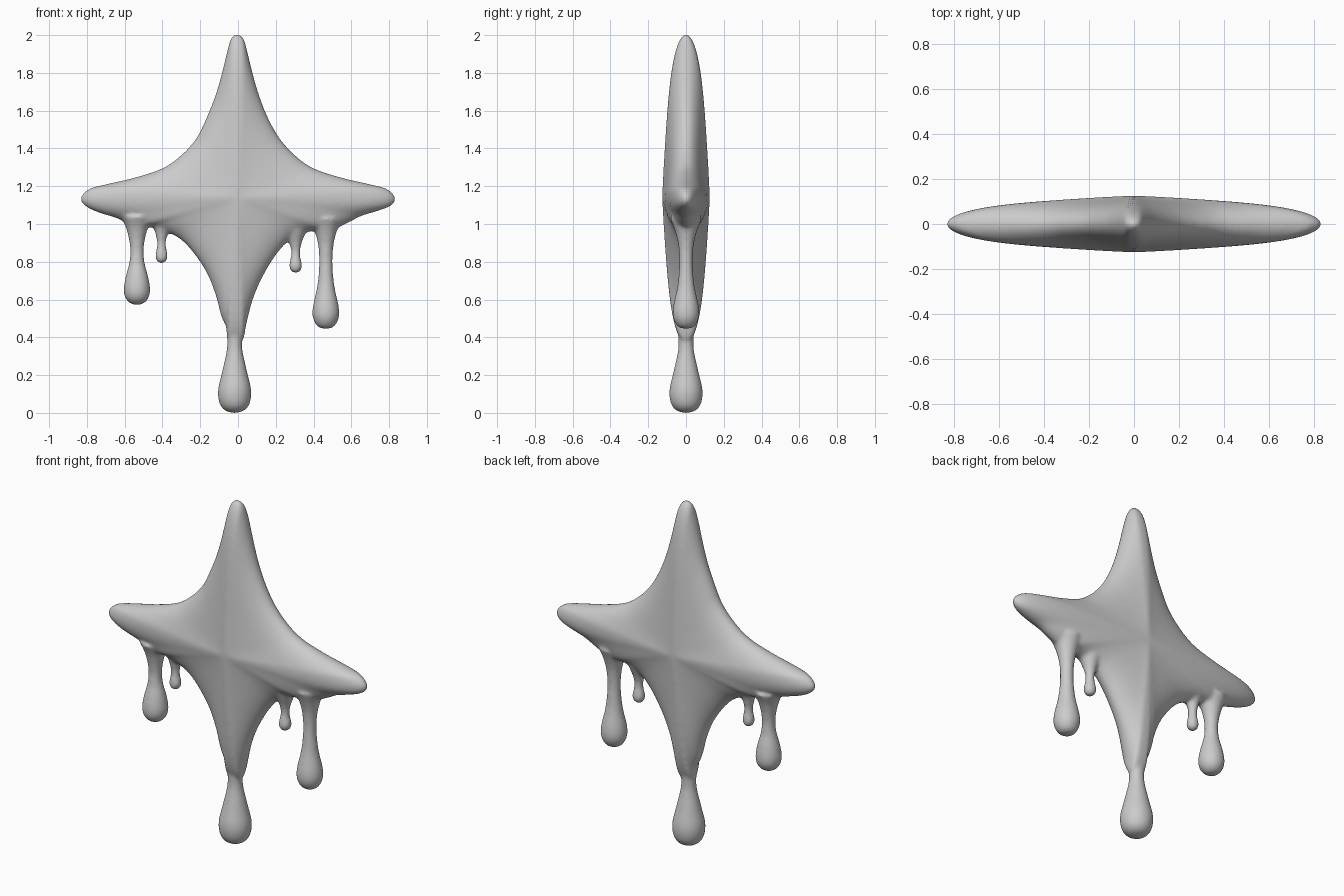
import bpy, bmesh, math
from mathutils import Vector

if "Cube" in bpy.data.objects:
    bpy.data.objects.remove(bpy.data.objects["Cube"])

mat = bpy.data.materials.new("soft grey")
mat.diffuse_color = (0.6, 0.6, 0.6, 1)
mat.use_nodes = True
mat.node_tree.nodes["Principled BSDF"].inputs["Base Color"].default_value = mat.diffuse_color

def spline(pts, n, closed):
    """Catmull-Rom resampling of 2D points."""
    out, m = [], len(pts)
    get = lambda i: Vector(pts[i % m] if closed else pts[max(0, min(m - 1, i))])
    for i in range(m if closed else m - 1):
        a, b, c, d = (get(i + k) for k in (-1, 0, 1, 2))
        for k in range(n):
            t = k / n
            out.append(0.5 * (2*b + (c-a)*t + (2*a-5*b+4*c-d)*t*t + (3*b-a-3*c+d)*t**3))
    if not closed:
        out.append(get(m - 1))
    return out

bm = bmesh.new()

# Star body: upper edge mirrored, lower edges differ left and right
upper = [(.028, 1.985), (.05, 1.91), (.077, 1.8), (.112, 1.68), (.16, 1.56), (.22, 1.455),
         (.3, 1.365), (.4, 1.295), (.55, 1.245), (.7, 1.21), (.79, 1.185), (.833, 1.14)]
right = [(.815, 1.10), (.75, 1.072), (.66, 1.045), (.59, 1.01), (.5, .97), (.42, .965),
         (.36, .955), (.28, .92), (.2, .835), (.125, .71), (.075, .59), (.042, .46), (.022, .38)]
left = [(-.05, .38), (-.06, .45), (-.088, .51), (-.12, .63), (-.17, .75), (-.25, .865),
        (-.32, .93), (-.4, .965), (-.47, .985), (-.55, .99), (-.64, 1.03), (-.75, 1.065), (-.815, 1.10)]
outline = spline([(-.005, 2.004)] + upper + right + left
                 + [(-x - .008 * (z > 1.5), z) for x, z in reversed(upper)], 5, True)
C = Vector((0, 1.14))
scales = [1 - (1 - i / 24) ** 1.8 for i in range(1, 25)]

def height(s):
    return .126 * (1 - .45 * s * s / (s + .08)) * math.sqrt(max(0, 1 - s ** 6))

rim = [bm.verts.new((p.x, 0, p.y)) for p in outline]
n = len(rim)
for side in (-1, 1):
    mid = bm.verts.new((C.x, side * height(0), C.y))
    prev = None
    for s in scales:
        if s > .9999:
            ring = rim
        else:
            ring = []
            for p in outline:
                q = C + (p - C) * s
                ring.append(bm.verts.new((q.x, side * height(s), q.y)))
        for i in range(n):
            j = (i + 1) % n
            bm.faces.new((mid, ring[i], ring[j]) if prev is None
                         else (prev[i], ring[i], ring[j], prev[j]))
        prev = ring

# Hanging drips: x position and (radius, z) profile
def drip(x, prof, seg=28):
    pts = spline(prof, 6, False)
    top = bm.verts.new((x, 0, pts[0].y))
    bot = bm.verts.new((x, 0, pts[-1].y))
    prev = None
    for p in pts[:-1]:
        ring = [bm.verts.new((x + p.x * math.cos(2 * math.pi * k / seg),
                              p.x * math.sin(2 * math.pi * k / seg), p.y)) for k in range(seg)]
        for k in range(seg):
            j = (k + 1) % seg
            bm.faces.new((top, ring[k], ring[j]) if prev is None
                         else (prev[k], ring[k], ring[j], prev[j]))
        prev = ring
    for k in range(seg):
        bm.faces.new((prev[k], bot, prev[(k + 1) % seg]))

drip(-.018, [(.05, .52), (.045, .45), (.04, .38), (.044, .32), (.066, .22), (.088, .12),
             (.08, .05), (.05, .012), (.004, -.001)])
drip(.465, [(.085, 1.03), (.058, .96), (.04, .88), (.036, .78), (.046, .67), (.069, .56),
            (.068, .5), (.042, .456), (.004, .445)])
drip(-.535, [(.085, 1.04), (.055, .97), (.037, .88), (.04, .8), (.06, .72), (.07, .655),
             (.062, .61), (.036, .58), (.004, .571)])
drip(-.405, [(.055, 1.02), (.033, .95), (.024, .9), (.028, .86), (.033, .83), (.025, .803), (.004, .79)])
drip(.305, [(.06, .97), (.033, .9), (.024, .85), (.029, .81), (.035, .78), (.026, .752), (.004, .739)])

bmesh.ops.recalc_face_normals(bm, faces=bm.faces)
me = bpy.data.meshes.new("dripping_star")
bm.to_mesh(me)
bm.free()
me.materials.append(mat)
ob = bpy.data.objects.new("dripping_star", me)
bpy.context.collection.objects.link(ob)
bpy.context.view_layer.objects.active = ob
ob.select_set(True)

# Fuse the body and drips into one smooth skin
rm = ob.modifiers.new("fuse", 'REMESH')
rm.mode = 'VOXEL'
rm.voxel_size = .009
rm.use_smooth_shade = True
sm = ob.modifiers.new("soften", 'SMOOTH')
sm.factor = .5
sm.iterations = 10
